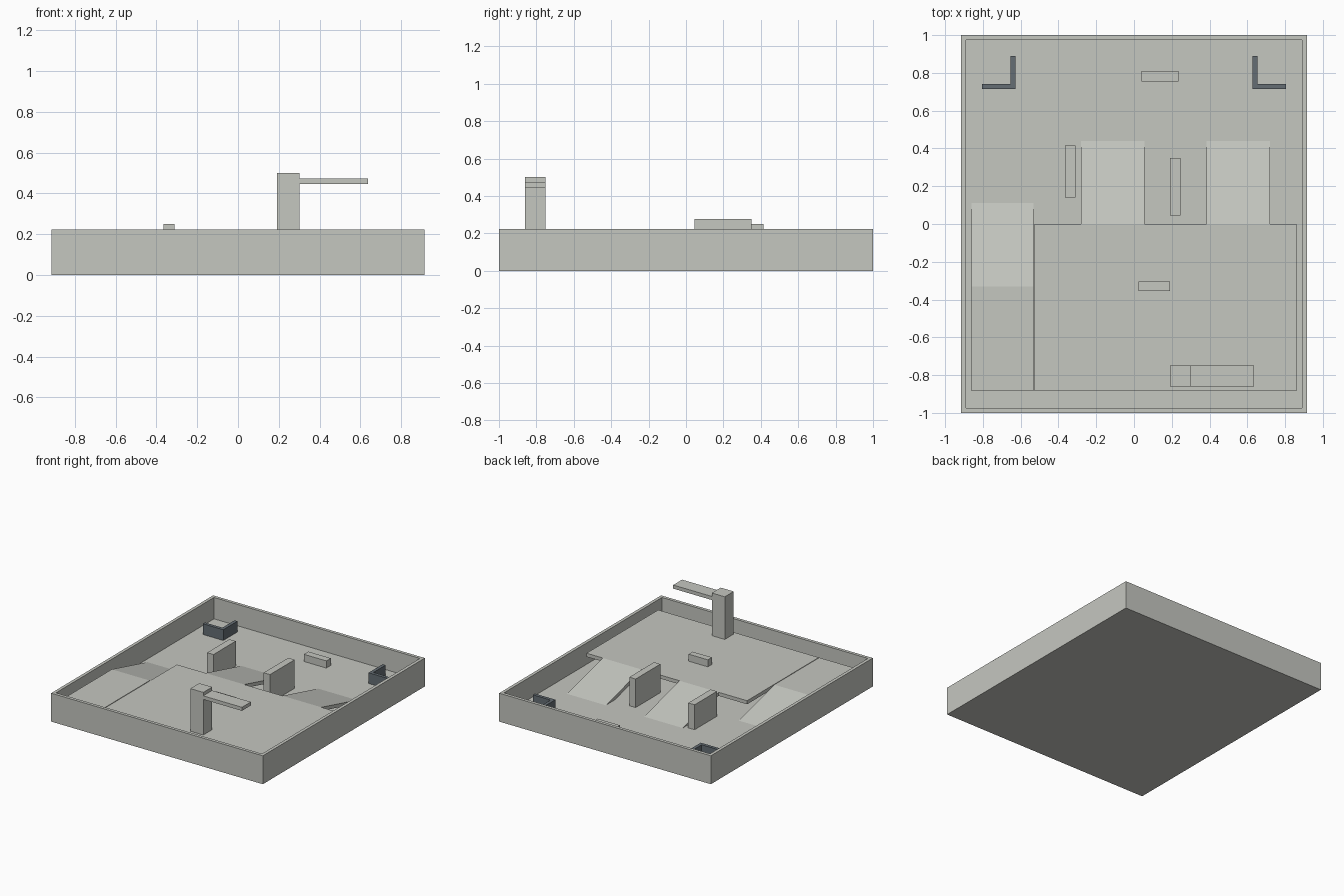
import bpy
import bmesh

cube = bpy.data.objects.get("Cube")
if cube:
    bpy.data.objects.remove(cube, do_unlink=True)


def material(name, color):
    mat = bpy.data.materials.new(name)
    mat.use_nodes = True
    mat.diffuse_color = (*color, 1)
    bsdf = next(n for n in mat.node_tree.nodes if n.type == "BSDF_PRINCIPLED")
    bsdf.inputs["Base Color"].default_value = (*color, 1)
    return mat


GREY = material("warm grey", (0.56, 0.57, 0.53))
SLATE = material("dark slate", (0.13, 0.155, 0.175))

FLOOR, DECK, RIM = 0.055, 0.167, 0.222   # main levels
THICK = 0.028                            # sheet thickness
HX, HY = 0.915, 1.0                      # half width and depth


def prism(name, points, direction, mat=GREY):
    """Extrude a flat polygon along a direction."""
    bm = bmesh.new()
    face = bm.faces.new([bm.verts.new(p) for p in points])
    moved = bmesh.ops.extrude_face_region(bm, geom=[face])["geom"]
    bmesh.ops.translate(bm, vec=direction,
                        verts=[v for v in moved if isinstance(v, bmesh.types.BMVert)])
    bmesh.ops.recalc_face_normals(bm, faces=bm.faces)
    mesh = bpy.data.meshes.new(name)
    bm.to_mesh(mesh)
    bm.free()
    mesh.materials.append(mat)
    obj = bpy.data.objects.new(name, mesh)
    bpy.context.collection.objects.link(obj)
    return obj


def box(name, x, y, z):
    outline = [(x[0], y[0], z[0]), (x[1], y[0], z[0]),
               (x[1], y[1], z[0]), (x[0], y[1], z[0])]
    return prism(name, outline, (0, 0, z[1] - z[0]))


def ramp(name, x, y_high, y_low):
    """Sloped sheet from the deck level down to the floor."""
    run = (y_low - y_high) * THICK / (DECK - FLOOR)
    side = [(y_high, DECK), (y_low, FLOOR), (y_low - run, FLOOR), (y_high, DECK - THICK)]
    return prism(name, [(x[0], y, z) for y, z in side], (x[1] - x[0], 0, 0))


# Base and perimeter walls
box("base_slab", (-HX, HX), (-HY, HY), (0, FLOOR))
wall = 0.025
for side, s in (("left", 1), ("right", -1)):
    box(f"{side}_wall", sorted((s * HX, s * (HX - wall))), (-HY, HY), (FLOOR, RIM))
for side, s in (("back", 1), ("front", -1)):
    box(f"{side}_wall", (wall - HX, HX - wall),
        sorted((s * HY, s * (HY - wall))), (FLOOR, RIM))

# Raised deck in two sheets, with its ramps
box("main_deck", (-0.528, 0.86), (-0.885, 0), (DECK - THICK, DECK))
box("side_deck", (-0.86, -0.533), (-0.885, -0.33), (DECK - THICK, DECK))
ramp("side_ramp", (-0.86, -0.533), -0.33, 0.11)
ramp("middle_ramp", (-0.28, 0.055), 0, 0.44)
ramp("left_ramp", (0.385, 0.72), 0, 0.44)

# Obstacles
box("back_block", (0.04, 0.235), (0.755, 0.81), (FLOOR, 0.111))
box("right_barrier", (-0.365, -0.31), (0.14, 0.415), (FLOOR, 0.25))
box("left_barrier", (0.19, 0.245), (0.045, 0.35), (FLOOR, 0.278))
box("deck_block", (0.025, 0.19), (-0.355, -0.305), (DECK, RIM))

# Tower with arm
box("tower_post", (0.19, 0.302), (-0.86, -0.75), (DECK, 0.5))
box("tower_arm", (0.302, 0.636), (-0.86, -0.75), (0.445, 0.473))

# Mirrored corner brackets
outline = [(0.628, 0.715), (0.805, 0.715), (0.805, 0.74),
           (0.653, 0.74), (0.653, 0.89), (0.628, 0.89)]
for side, s in (("left", 1), ("right", -1)):
    prism(f"{side}_corner_bracket", [(s * x, y, FLOOR) for x, y in outline],
          (0, 0, 0.084), SLATE)
